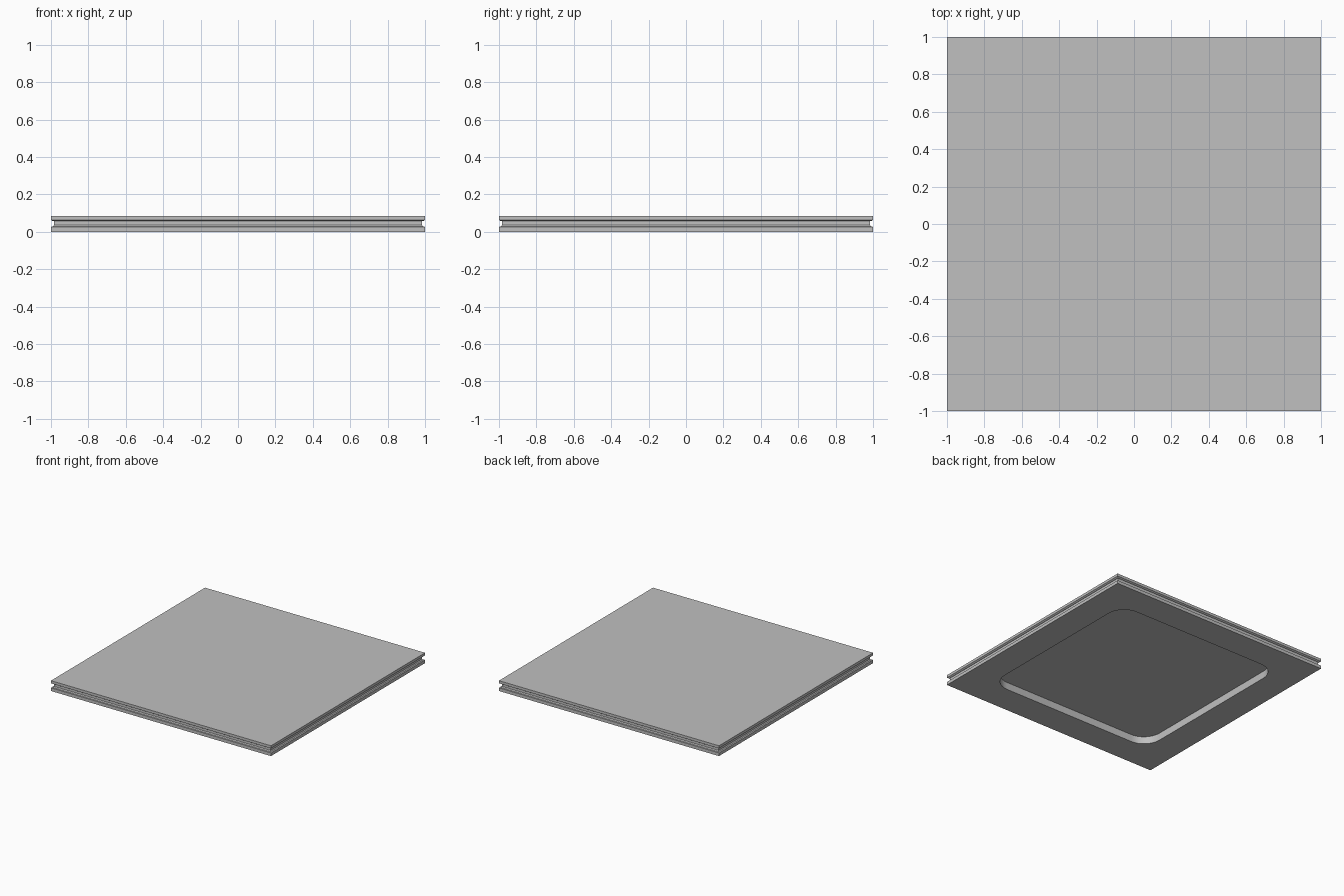
import bpy, bmesh, math

cube = bpy.data.objects.get("Cube")
if cube:
    bpy.data.objects.remove(cube, do_unlink=True)

grey = bpy.data.materials.new("light grey")
grey.use_nodes = True
colour = (0.53, 0.53, 0.53, 1)
grey.diffuse_color = colour
grey.node_tree.nodes["Principled BSDF"].inputs["Base Color"].default_value = colour

STEPS = 8


def ring(bm, half, radius, z):
    """Square ring with rounded corners; a zero radius gives sharp corners."""
    verts = []
    for corner in range(4):
        middle = math.pi / 4 + corner * math.pi / 2
        cx = math.copysign(half - radius, math.cos(middle))
        cy = math.copysign(half - radius, math.sin(middle))
        for i in range(STEPS + 1):
            a = (corner + i / STEPS) * math.pi / 2
            verts.append(bm.verts.new((cx + radius * math.cos(a),
                                       cy + radius * math.sin(a), z)))
    return verts


# Section from the top edge, round the side groove, and up into the recess:
# half width, corner radius, height
section = [
    (1.0, 0, 0.085), (1.0, 0, 0.063), (0.99, 0, 0.057), (0.984, 0, 0.057),
    (0.984, 0, 0.036), (0.99, 0, 0.028), (1.0, 0, 0.026), (1.0, 0, 0),
    (0.76, 0.15, 0), (0.76, 0.15, 0.06),
]

bm = bmesh.new()
rings = [ring(bm, *s) for s in section]
for upper, lower in zip(rings, rings[1:]):
    n = len(upper)
    for i in range(n):
        j = (i + 1) % n
        bm.faces.new((upper[i], lower[i], lower[j], upper[j]))

# Flat top and recess ceiling
bm.faces.new(rings[0])
bm.faces.new(list(reversed(rings[-1])))
bmesh.ops.remove_doubles(bm, verts=bm.verts, dist=0.0005)
bmesh.ops.recalc_face_normals(bm, faces=bm.faces)

mesh = bpy.data.meshes.new("grooved_panel")
bm.to_mesh(mesh)
bm.free()
mesh.materials.append(grey)
panel = bpy.data.objects.new("grooved_panel", mesh)
bpy.context.collection.objects.link(panel)

# Smooth only the rounded recess corners
bpy.context.view_layer.objects.active = panel
panel.select_set(True)
bpy.ops.object.shade_smooth_by_angle(angle=math.radians(25))
